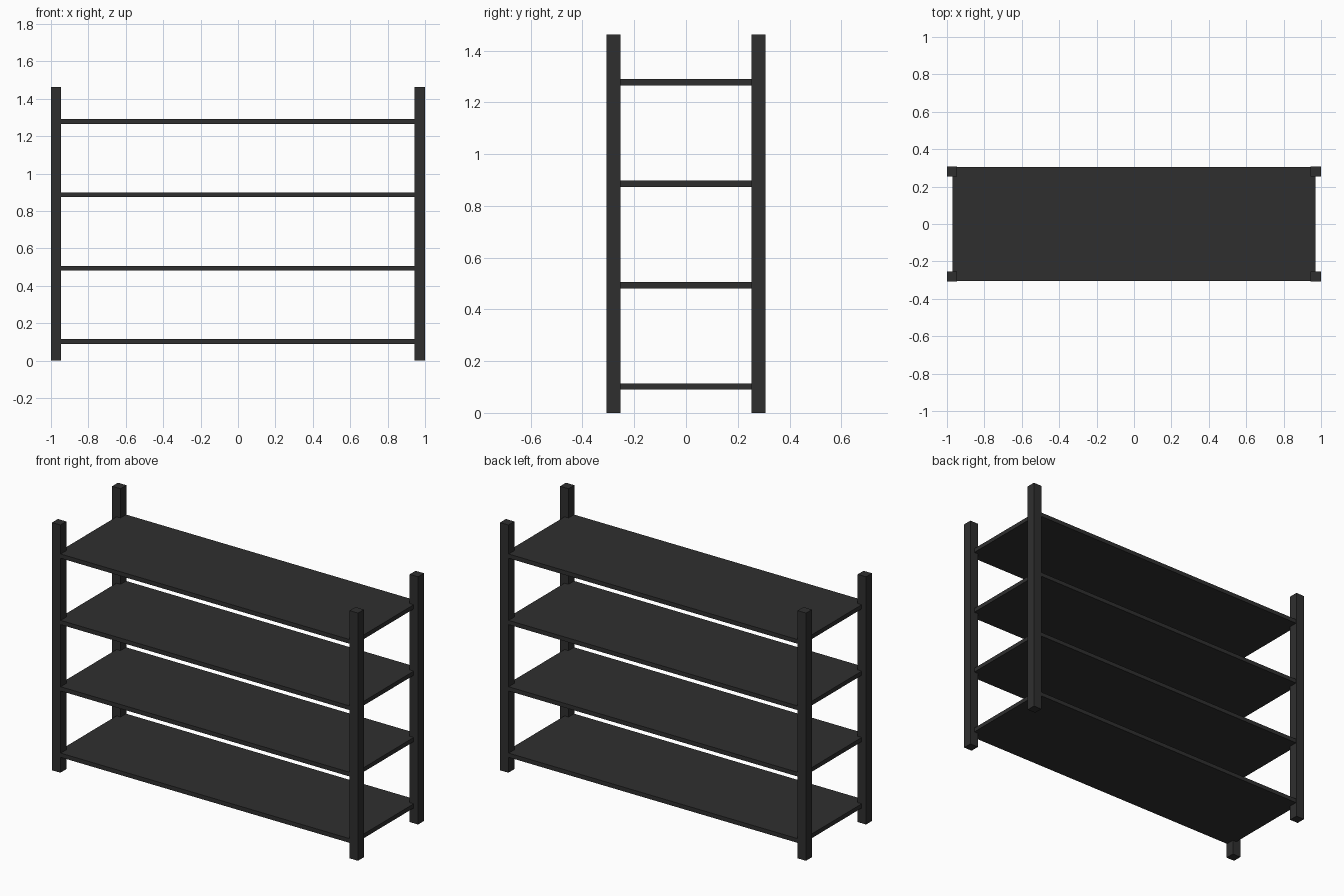
import bpy

if "Cube" in bpy.data.objects:
    bpy.data.objects.remove(bpy.data.objects["Cube"])

# One dark charcoal finish for the whole rack
charcoal = bpy.data.materials.new("charcoal_metal")
charcoal.diffuse_color = (0.028, 0.028, 0.028, 1.0)
charcoal.use_nodes = True
charcoal.node_tree.nodes["Principled BSDF"].inputs["Base Color"].default_value = charcoal.diffuse_color


def box(name, center, size):
    bpy.ops.mesh.primitive_cube_add(size=1, location=center)
    obj = bpy.context.object
    obj.name = name
    obj.scale = size
    bpy.ops.object.transform_apply(location=False, rotation=False, scale=True)
    obj.data.materials.append(charcoal)
    return obj


HEIGHT = 1.463
POST = 0.055
HALF_X, HALF_Y = 1.0, 0.308

# Four square corner posts
for x_name, sx in (("left", -1), ("right", 1)):
    for y_name, sy in (("front", -1), ("back", 1)):
        box(f"{y_name}_{x_name}_post",
            (sx * (HALF_X - POST / 2), sy * (HALF_Y - POST / 2), HEIGHT / 2),
            (POST, POST, HEIGHT))

# Four evenly spaced shelves, ending inside the posts
for i in range(4):
    box(f"shelf_{i + 1}", (0, 0, 0.102 + i * 0.392), (1.942, 0.61, 0.025))
